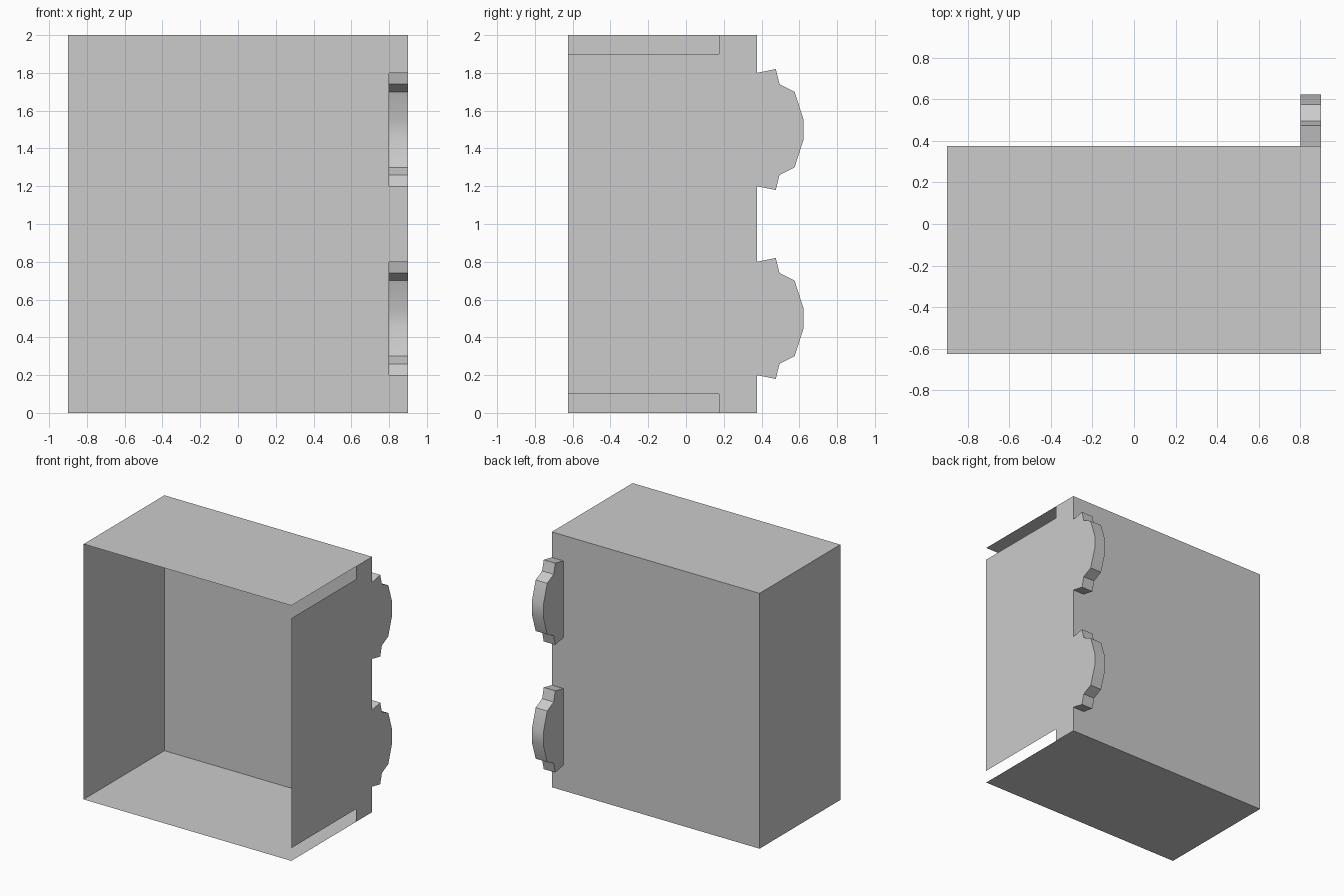
import bpy
import math
from mathutils import Vector

cube = bpy.data.objects.get("Cube")
if cube:
    bpy.data.objects.remove(cube, do_unlink=True)

# Plain grey sheet material
GREY = (0.6, 0.6, 0.6, 1.0)
grey = bpy.data.materials.new("plain_grey")
grey.use_nodes = True
grey.diffuse_color = GREY
grey.node_tree.nodes["Principled BSDF"].inputs["Base Color"].default_value = GREY

# Main dimensions of the open-fronted sheet box
SIDE, FRONT, BACK, HEIGHT = 0.9, -0.625, 0.375, 2.0
TAB_INNER = 0.8
TAB_CENTRES = (0.5, 1.5)
NOTCH_END, NOTCH = 0.175, 0.1

# Half outline of a tab as (y, height from its centre), mirrored below
half = [(BACK, 0.3), (0.475, 0.32), (0.495, 0.24), (0.575, 0.2), (0.623, 0.05)]
tab_outline = [(y, -h) for y, h in half] + [(y, h) for y, h in reversed(half)]


def add_mesh(name, verts, faces):
    mesh = bpy.data.meshes.new(name)
    mesh.from_pydata(verts, [], faces)
    mesh.materials.append(grey)
    obj = bpy.data.objects.new(name, mesh)
    bpy.context.collection.objects.link(obj)
    return obj


def add_sheet(name, points, outward):
    """One flat panel whose normal points outward."""
    obj = add_mesh(name, points, [range(len(points))])
    if obj.data.polygons[0].normal.dot(Vector(outward)) < 0:
        obj.data.flip_normals()
    return obj


# Top, bottom and plain side panels
for name, z, direction in (("bottom_panel", 0, -1), ("top_panel", HEIGHT, 1)):
    add_sheet(name, [(-SIDE, FRONT, z), (SIDE, FRONT, z), (SIDE, BACK, z), (-SIDE, BACK, z)],
              (0, 0, direction))
add_sheet("right_panel", [(-SIDE, FRONT, 0), (-SIDE, BACK, 0),
                          (-SIDE, BACK, HEIGHT), (-SIDE, FRONT, HEIGHT)], (-1, 0, 0))

# Back panel with a slot opening into each hollow tab
back = [(-SIDE, 0), (SIDE, 0)]
for c in TAB_CENTRES:
    back += [(SIDE, c - 0.3), (TAB_INNER, c - 0.3), (TAB_INNER, c + 0.3), (SIDE, c + 0.3)]
back += [(SIDE, HEIGHT), (-SIDE, HEIGHT)]
add_sheet("back_panel", [(x, BACK, z) for x, z in back], (0, 1, 0))

# Tabbed side panel, notched along its top and bottom edges
side = [(FRONT, NOTCH), (NOTCH_END, NOTCH), (NOTCH_END, 0), (BACK, 0)]
for c in TAB_CENTRES:
    side += [(y, c + h) for y, h in tab_outline]
side += [(BACK, HEIGHT), (NOTCH_END, HEIGHT),
         (NOTCH_END, HEIGHT - NOTCH), (FRONT, HEIGHT - NOTCH)]
add_sheet("left_tabbed_panel", [(SIDE, y, z) for y, z in side], (1, 0, 0))

# Hollow tabs: an inner cheek and a rim strip around the outline
for label, c in zip(("lower", "upper"), TAB_CENTRES):
    inner = [(TAB_INNER, y, c + h) for y, h in tab_outline]
    outer = [(SIDE, y, z) for _, y, z in inner]
    add_sheet(label + "_tab_cheek", inner, (-1, 0, 0))
    n = len(inner)
    rim = add_mesh(label + "_tab_rim", inner + outer,
                   [(i, i + n, i + n + 1, i + 1) for i in range(n - 1)])
    if rim.data.polygons[n // 2 - 1].normal.y < 0:
        rim.data.flip_normals()
    rim.data.shade_smooth()
    rim.data.set_sharp_from_angle(angle=math.radians(30))
